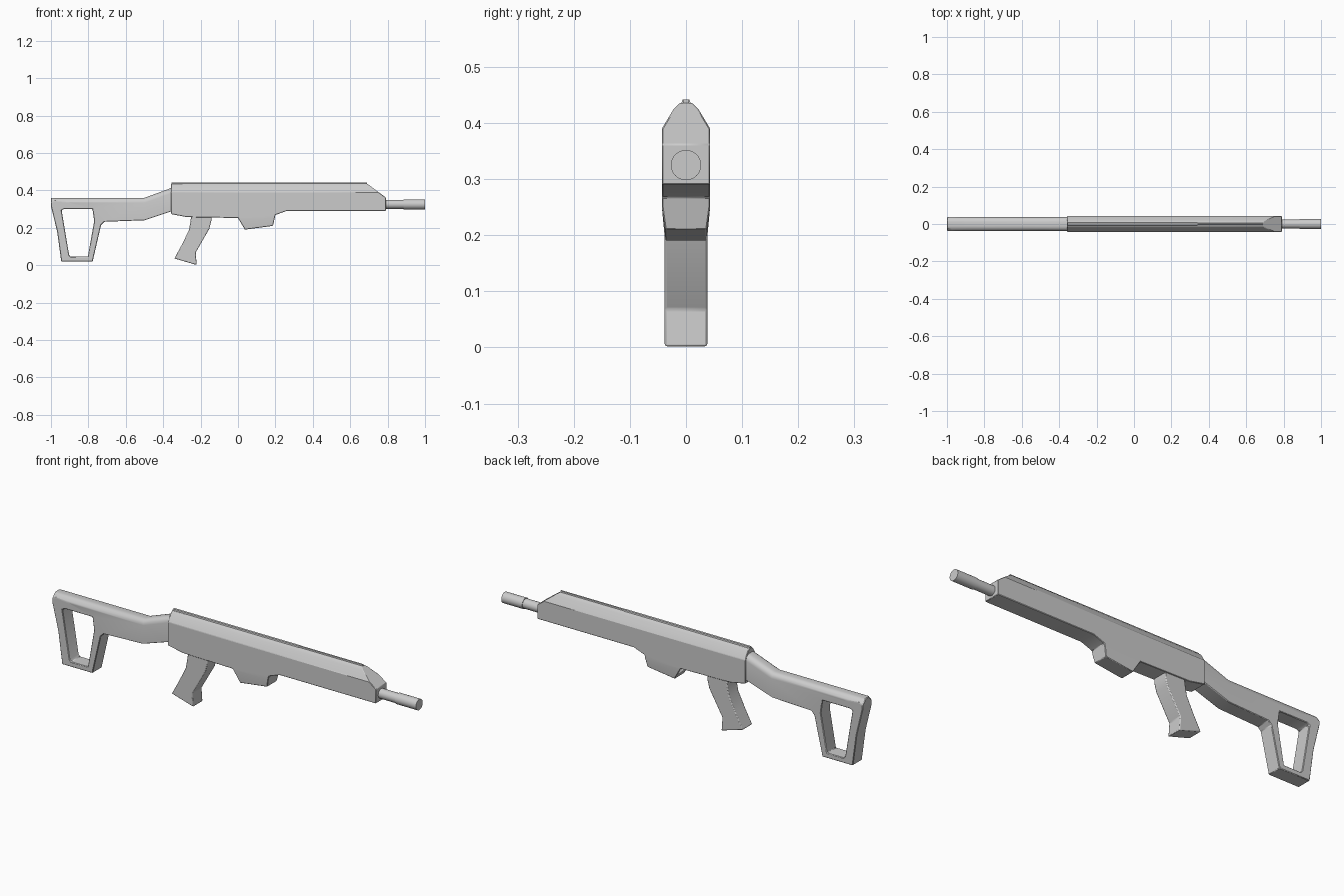
import bpy, bmesh, math
from mathutils import Vector

cube = bpy.data.objects.get("Cube")
if cube:
    bpy.data.objects.remove(cube, do_unlink=True)

grey = bpy.data.materials.new("light grey")
grey.use_nodes = True
colour = (0.6, 0.6, 0.6, 1)
grey.diffuse_color = colour
grey.node_tree.nodes["Principled BSDF"].inputs["Base Color"].default_value = colour


def finish(bm, name, bevel=0.003, segments=1):
    """Turn a bmesh into a softly bevelled, smooth-shaded object."""
    bmesh.ops.recalc_face_normals(bm, faces=bm.faces[:])
    mesh = bpy.data.meshes.new(name)
    bm.to_mesh(mesh)
    bm.free()
    obj = bpy.data.objects.new(name, mesh)
    bpy.context.collection.objects.link(obj)
    mesh.materials.append(grey)
    if bevel:
        mod = obj.modifiers.new("edge softening", 'BEVEL')
        mod.width, mod.segments = bevel, segments
        mod.limit_method, mod.angle_limit = 'ANGLE', math.radians(30)
    bpy.ops.object.select_all(action='DESELECT')
    obj.select_set(True)
    bpy.context.view_layer.objects.active = obj
    bpy.ops.object.shade_smooth_by_angle(angle=math.radians(30))
    return obj


def slab(half, *loops):
    """Side outline (x, z), with optional hole outlines, extruded across y."""
    bm = bmesh.new()
    edges = []
    for loop in loops:
        vs = [bm.verts.new((x, -half, z)) for x, z in loop]
        edges += [bm.edges.new((a, b)) for a, b in zip(vs, vs[1:] + vs[:1])]
    if len(loops) == 1:
        bm.faces.new(vs)
    else:
        bmesh.ops.triangle_fill(bm, edges=edges, use_beauty=True)
    geom = bmesh.ops.extrude_face_region(bm, geom=bm.faces[:])["geom"]
    moved = [g for g in geom if isinstance(g, bmesh.types.BMVert)]
    bmesh.ops.translate(bm, vec=(0, 2 * half, 0), verts=moved)
    bmesh.ops.recalc_face_normals(bm, faces=bm.faces[:])
    return bm


def cut(bm, point, normal, remove=True):
    geom = bm.verts[:] + bm.edges[:] + bm.faces[:]
    res = bmesh.ops.bisect_plane(bm, geom=geom, plane_co=point, plane_no=normal,
                                 clear_outer=remove)
    if remove:
        rim = [g for g in res["geom_cut"] if isinstance(g, bmesh.types.BMEdge)]
        bmesh.ops.holes_fill(bm, edges=rim, sides=0)


# Body with magazine well, its upper shoulders sliced off on both sides
body = slab(0.043, [(-0.357, 0.436), (0.69, 0.436), (0.79, 0.362), (0.79, 0.29),
                    (0.26, 0.29), (0.2, 0.268), (0.187, 0.21), (0.037, 0.19),
                    (0, 0.252), (-0.275, 0.257), (-0.357, 0.273)])
for side in (-1, 1):
    cut(body, Vector((0, side * 0.043, 0.39)), Vector((0, side * 0.035, 0.021)).normalized())
    cut(body, Vector((0, side * 0.022, 0.425)), Vector((0, side * 0.5, 0.5)).normalized())
cut(body, Vector((0, 0, 0.25)), Vector((0, 0, -1)), remove=False)
for v in body.verts:
    if v.co.z < 0.22:
        v.co.y *= 0.87
finish(body, "body")

# Sight rail: wide rear length, narrow front length
for name, x0, x1, base, top in (("rear_rail", -0.355, 0.34, 0.01, 0.006),
                                ("front_rail", 0.34, 0.69, 0.006, 0.004)):
    rail = slab(base, [(x0, 0.43), (x1, 0.43), (x1, 0.442), (x0, 0.442)])
    for v in rail.verts:
        if v.co.z > 0.44:
            v.co.y *= top / base
    finish(rail, name, 0)

# Stock with an open lower frame and a rounded upper edge
stock = slab(0.037,
             [(-0.35, 0.415), (-0.5, 0.36), (-1, 0.36), (-1, 0.315), (-0.967, 0.18),
              (-0.945, 0.02), (-0.777, 0.02), (-0.732, 0.215), (-0.715, 0.232),
              (-0.5, 0.24), (-0.35, 0.29)],
             [(-0.943, 0.293), (-0.93, 0.3), (-0.778, 0.3), (-0.769, 0.235),
              (-0.803, 0.045), (-0.895, 0.045), (-0.903, 0.055)])
crest = [e for e in stock.edges
         if abs(e.verts[0].co.y - e.verts[1].co.y) < 0.001
         and min(v.co.z for v in e.verts) > 0.355
         and any(abs(f.normal.y) < 0.5 for f in e.link_faces)]
bmesh.ops.bevel(stock, geom=crest, offset=0.026, segments=4, profile=0.5, affect='EDGES')
finish(stock, "stock")

# Pistol grip
grip = slab(0.038, [(-0.25, 0.265), (-0.142, 0.265), (-0.143, 0.235), (-0.153, 0.195),
                    (-0.226, 0.068), (-0.221, 0.001), (-0.34, 0.036), (-0.3, 0.11),
                    (-0.263, 0.185), (-0.255, 0.23)])
finish(grip, "grip", 0.004, 2)

# Barrel and slightly thicker muzzle
for name, x0, x1, radius in (("barrel", 0.77, 0.9, 0.024), ("muzzle", 0.885, 1, 0.027)):
    bm = bmesh.new()
    bmesh.ops.create_cone(bm, cap_ends=True, segments=32, radius1=radius,
                          radius2=radius, depth=x1 - x0)
    for v in bm.verts:
        v.co = Vector((v.co.z + (x0 + x1) / 2, v.co.y, v.co.x + 0.325))
    finish(bm, name, 0)
